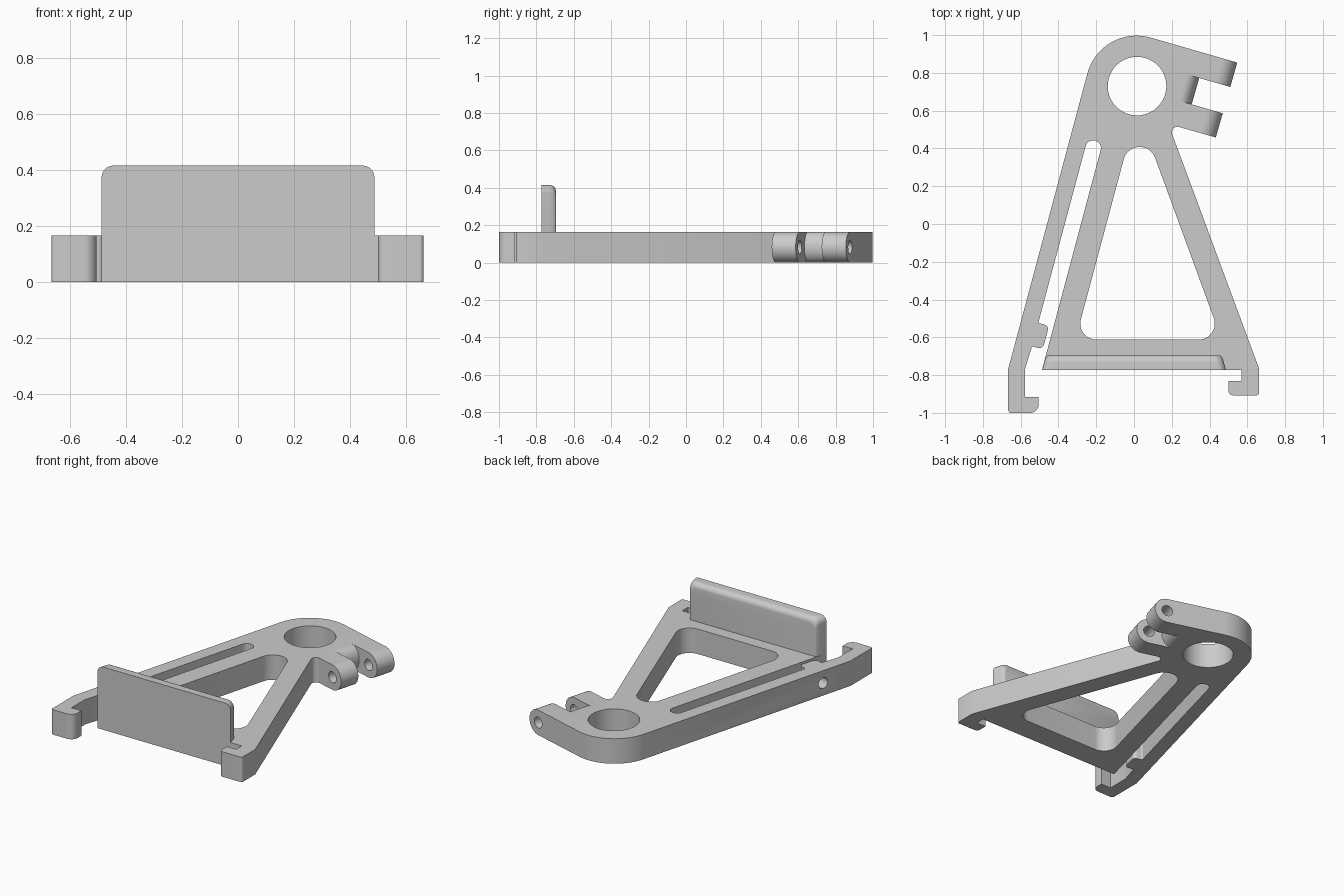
import bpy, bmesh
from math import sin, cos, tan, pi, radians, ceil
from mathutils import Vector

if "Cube" in bpy.data.objects:
    bpy.data.objects.remove(bpy.data.objects["Cube"])

H = 0.165  # body thickness


def frame(deg):
    """Returns a function mapping (across, along) of a tilted frame to x, y."""
    c, s = cos(radians(deg)), sin(radians(deg))
    return lambda u, v, r=0: (u * c + v * s, -u * s + v * c, r)


tab = frame(16)   # clamp tabs
arm = frame(15)   # flexible left arm


def rounded(points):
    """2D outline from (x, y, radius) corners."""
    out = []
    n = len(points)
    for i, p in enumerate(points):
        r = p[2] if len(p) > 2 else 0
        c = Vector(p[:2])
        if r == 0:
            out.append(c)
            continue
        a = (Vector(points[i - 1][:2]) - c).normalized()
        b = (Vector(points[(i + 1) % n][:2]) - c).normalized()
        half = a.angle(b) / 2
        centre = c + (a + b).normalized() * (r / sin(half))
        start = c + a * (r / tan(half)) - centre
        end = c + b * (r / tan(half)) - centre
        sweep = pi - 2 * half
        steps = max(5, ceil(sweep / radians(6)))
        for k in range(steps + 1):
            t = k / steps
            out.append(centre + (start * sin((1 - t) * sweep) + end * sin(t * sweep)) / sin(sweep))
    return out


def loft(name, loops, caps=(True, True)):
    bm = bmesh.new()
    rings = [[bm.verts.new(p) for p in loop] for loop in loops]
    n = len(rings[0])
    for a, b in zip(rings, rings[1:]):
        for i in range(n):
            j = (i + 1) % n
            bm.faces.new((a[i], a[j], b[j], b[i]))
    if caps[0]:
        bm.faces.new(rings[0])
    if caps[1]:
        bm.faces.new(rings[-1])
    bmesh.ops.recalc_face_normals(bm, faces=bm.faces)
    me = bpy.data.meshes.new(name)
    bm.to_mesh(me)
    bm.free()
    ob = bpy.data.objects.new(name, me)
    bpy.context.collection.objects.link(ob)
    return ob


def slab(name, outline, z0, z1):
    return loft(name, [[(p[0], p[1], z) for p in outline] for z in (z0, z1)])


def cut(body, cutter):
    cutter.hide_render = True
    bpy.context.view_layer.objects.active = body
    m = body.modifiers.new("cut", 'BOOLEAN')
    m.operation, m.solver, m.object = 'DIFFERENCE', 'EXACT', cutter
    bpy.ops.object.modifier_apply(modifier=m.name)
    bpy.data.objects.remove(cutter)


def bore(a, b, r, n=32):
    """Cylinder cutter between two points."""
    a, b = Vector(a), Vector(b)
    d = (b - a).normalized()
    x = d.orthogonal().normalized()
    y = d.cross(x)
    ring = [x * r * cos(2 * pi * k / n) + y * r * sin(2 * pi * k / n) for k in range(n)]
    return loft("bore_cutter", [[e + p for p in ring] for e in (a, b)])


def round_end(tip, depth, v0, v1):
    """Cutter that leaves a rounded nose on stock pointing along the tabs."""
    prof = [(tip - depth, -0.05)]
    prof += [(tip - depth + depth * cos(t), H / 2 + H / 2 * sin(t))
             for t in (-pi / 2 + pi * k / 24 for k in range(25))]
    prof += [(tip - depth, H + 0.05), (0.5, H + 0.05), (0.5, -0.05)]
    return loft("nose_cutter", [[tab(u, v)[:2] + (z,) for u, z in prof] for v in (v0, v1)])


# Frame outline: head, tabs, right leg and hook, base, slot, left arm and hook
outline = rounded([
    (-0.666, -0.767), (-0.1756, 1.063, 0.27),
    tab(0.29, 0.972), tab(0.29, 0.56), (0.182, 0.53, 0.03),
    (0.663, -0.767), (0.663, -0.907, 0.015), (0.5, -0.907, 0.025),
    (0.5, -0.83), (0.568, -0.83), (0.568, -0.772), (-0.487, -0.772),
    arm(-0.272, 0.373, 0.0409), arm(-0.354, 0.373, 0.0409),
    arm(-0.354, -0.637, 0.01), arm(-0.295, -0.637, 0.025),
    arm(-0.295, -0.765, 0.025), arm(-0.354, -0.765),
    (-0.578, -0.772), (-0.578, -0.915), (-0.505, -0.915),
    (-0.505, -1.0, 0.045), (-0.666, -1.0, 0.015)])
body = slab("bracket_frame", outline, 0, H)

# Triangular window and main ring hole
window = rounded([(-0.31, -0.612, 0.085), (0.017, 0.609, 0.087), (0.464, -0.612, 0.085)])
cut(body, slab("window_cutter", window, -0.1, 0.3))
cut(body, bore((0.016, 0.73, -0.1), (0.016, 0.73, 0.3), 0.155, 72))

# Clamp tabs: rounded ends, gap with a rounded floor, and pin hole
cut(body, round_end(0.29, H / 2, 0.5, 1.05))
cut(body, round_end(0.119, 0.065, 0.693, 0.838))
cut(body, bore(tab(0.2075, 0.5)[:2] + (H / 2,), tab(0.2075, 1.05)[:2] + (H / 2,), 0.036))

# Screw hole through the left arm
cut(body, bore(arm(-0.5, -0.70)[:2] + (H / 2,), arm(-0.28, -0.70)[:2] + (H / 2,), 0.036))

# Upright plate: tapered sides, rounded back edge
loops = []
R = 0.035
steps = [(-0.772, 0)] + [(-0.695 - R + R * sin(t), R * (1 - cos(t)))
                         for t in (pi / 2 * k / 8 for k in range(9))]
for y, inset in steps:
    w = 0.487 - (y + 0.772) * 0.29 - inset * 0.3
    top = 0.415 - inset
    loops.append([(p.x, y, p.y) for p in
                  rounded([(-w, H), (-w, top, 0.042), (w, top, 0.042), (w, H)])])
plate = loft("upright_plate", loops)

for ob in (body, plate):
    bpy.ops.object.select_all(action='DESELECT')
    ob.select_set(True)
    bpy.context.view_layer.objects.active = ob
    bpy.ops.object.shade_smooth_by_angle(angle=radians(25))
